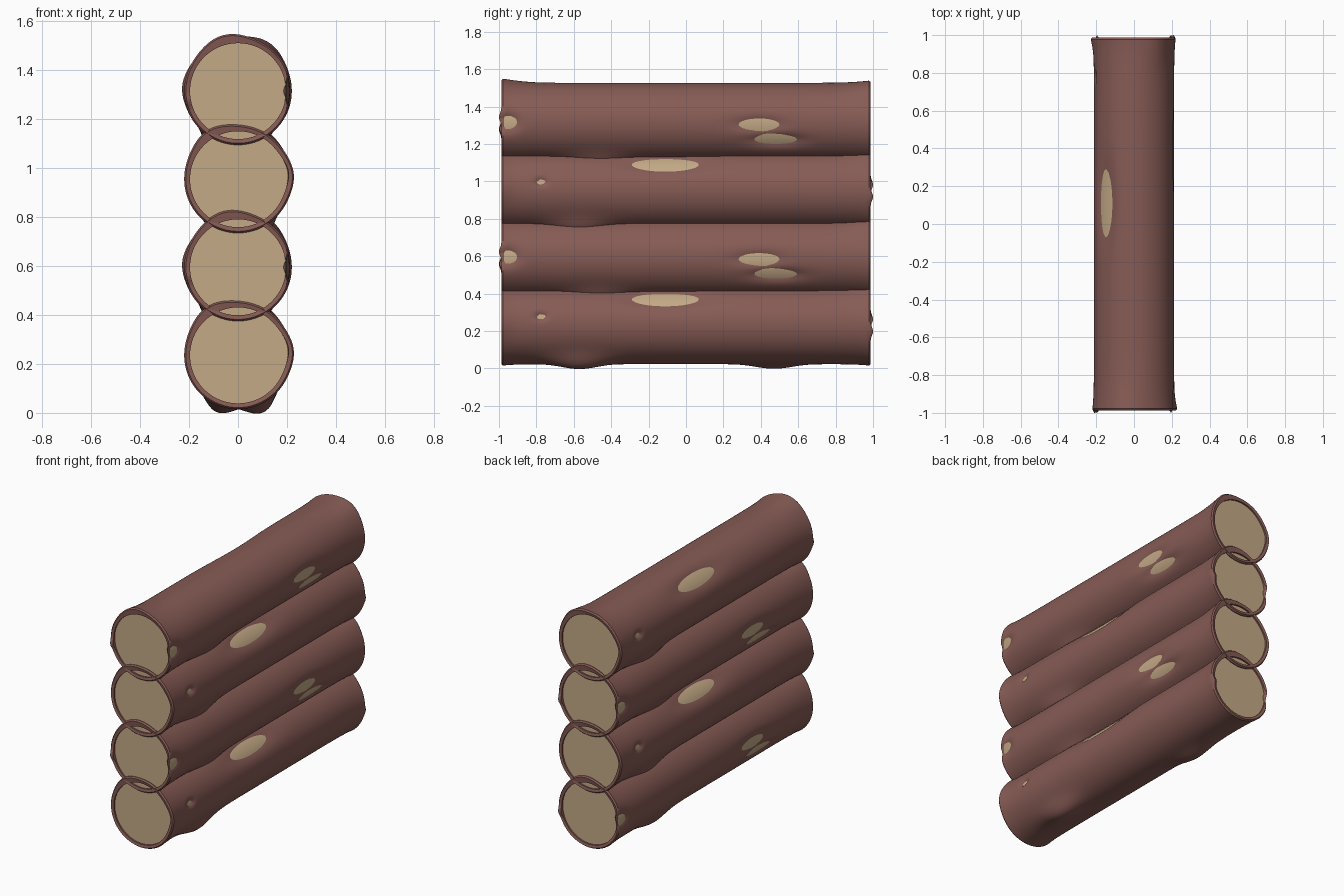
import bpy, math

if "Cube" in bpy.data.objects:
    bpy.data.objects.remove(bpy.data.objects["Cube"])

SEG, STEPS = 90, 100
BARK_R, WOOD_R, END = 0.212, 0.2, 0.987

# surface features: angle (deg, 0 = +x, 90 = up), y, half angle, half length, height
BUMPS = [(-66, -0.57, 15, 0.13, 0.043), (-110, 0.47, 14, 0.13, 0.036),
         (75, 1.0, 22, 0.12, 0.017), (122, -1.0, 20, 0.12, 0.016),
         (5, -1.0, 16, 0.06, 0.010)]
# worn patches where the wood shows through
DENTS = [(42, -0.11, 13, 0.18, -0.024), (183, -0.39, 9, 0.11, -0.024),
         (207, -0.48, 8, 0.115, -0.024), (12, 0.775, 4, 0.022, -0.026),
         (180, 0.96, 10, 0.05, -0.036)]
DENTS[3] = (12, -0.775, 4, 0.022, -0.026)
WOOD_BUMPS = [(8, -1.0, 14, 0.04, 0.012)]


def relief(features, deg, y):
    total = 0.0
    for a, fy, ha, hl, amp in features:
        da = (deg - a + 180) % 360 - 180
        total += amp * 2 ** -((da / ha) ** 2 + ((y - fy) / hl) ** 2)
    return total


def bark_radius(deg, y):
    flare = 0.009 * (math.exp((y - END) / 0.07) + math.exp((-END - y) / 0.07))
    return BARK_R + flare + relief(BUMPS + DENTS, deg, y)


def wood_radius(deg, y):
    return WOOD_R - 0.003 * (abs(y) > 0.97) + relief(WOOD_BUMPS, deg, y)


def end_jag(deg):
    # small torn lips on the back rim
    return sum(0.014 * 2 ** -((((deg - a + 180) % 360 - 180) / 6) ** 2) for a in (-10, 172))


def loft(name, rings, mat, caps):
    verts = [v for ring in rings for v in ring]
    faces = []
    for i in range(len(rings) - 1):
        for j in range(SEG):
            k = (j + 1) % SEG
            faces.append((i * SEG + j, i * SEG + k, (i + 1) * SEG + k, (i + 1) * SEG + j))
    if caps:
        faces.append(tuple(reversed(range(SEG))))
        faces.append(tuple(range((len(rings) - 1) * SEG, len(rings) * SEG)))
    me = bpy.data.meshes.new(name)
    me.from_pydata(verts, [], faces)
    me.flip_normals()
    me.materials.append(mat)
    ob = bpy.data.objects.new(name, me)
    bpy.context.collection.objects.link(ob)
    bpy.context.view_layer.objects.active = ob
    ob.select_set(True)
    bpy.ops.object.shade_smooth_by_angle(angle=math.radians(40))
    ob.select_set(False)
    return ob


def ring(y, radius, jag=0.0):
    pts = []
    for j in range(SEG):
        d = j * 360 / SEG
        r, a = radius(d), math.radians(d)
        pts.append((r * math.cos(a), y + jag * end_jag(d), r * math.sin(a)))
    return pts


def material(name, rgb):
    m = bpy.data.materials.new(name)
    m.diffuse_color = (*rgb, 1)
    m.use_nodes = True
    m.node_tree.nodes["Principled BSDF"].inputs["Base Color"].default_value = m.diffuse_color
    return m


bark_mat = material("bark", (0.24, 0.105, 0.09))
wood_mat = material("wood", (0.55, 0.4, 0.24))

# bark shell: inner lip, rounded rim, outer skin, and the same at the back
inner = lambda s: (lambda d: WOOD_R - 0.004 + relief(WOOD_BUMPS, d, s))
rim = lambda s: (lambda d: max(bark_radius(d, s * END) - 0.008, inner(s)(d) + 0.001))
bark_rings = [ring(-0.94, inner(-1)), ring(-END + 0.004, inner(-1)), ring(-END, rim(-1))]
for i in range(STEPS + 1):
    y = -0.978 + 1.956 * i / STEPS
    bark_rings.append(ring(y, lambda d: bark_radius(d, y), 0.6 * (i == STEPS)))
bark_rings += [ring(END, rim(1), 1), ring(END - 0.004, inner(1), 1), ring(0.94, inner(1))]

# solid wood core
wood_rings = [ring(y, lambda d: wood_radius(d, y))
              for y in (-0.973, -0.965, -0.94, -0.9, -0.8, 0.8, 0.965, 0.973)]

bark = loft("bark_1", bark_rings, bark_mat, False)
wood = loft("wood_core_1", wood_rings, wood_mat, True)

# stack of four logs, every second one turned end for end
for n in range(4):
    for src, base in ((bark, "bark"), (wood, "wood_core")):
        ob = src
        if n:
            ob = bpy.data.objects.new(f"{base}_{n + 1}", src.data)
            bpy.context.collection.objects.link(ob)
        ob.location = (0, 0, 0.235 + 0.36 * n)
        ob.rotation_euler = (0, 0, math.pi * (n % 2))
